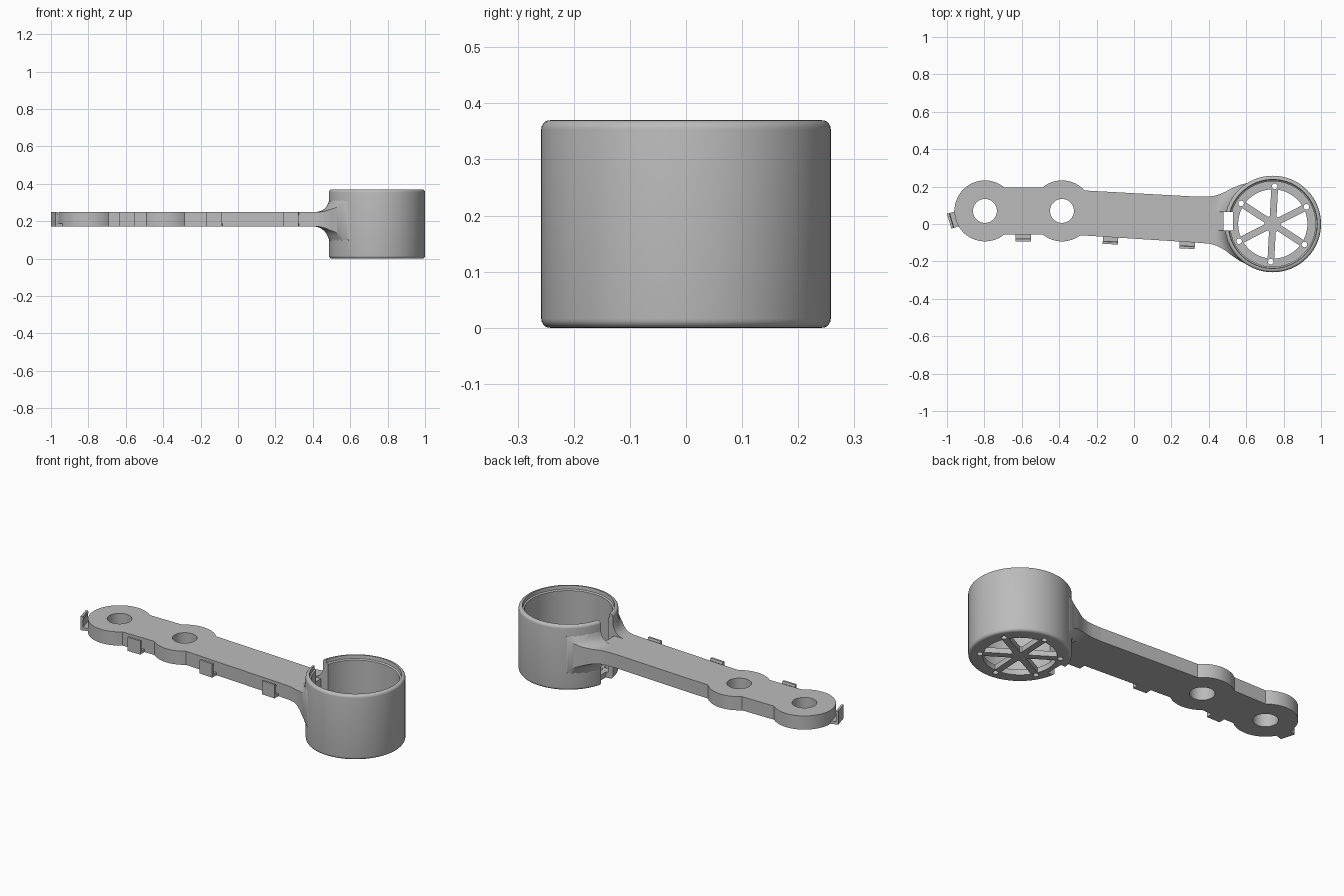
import bpy, bmesh
from math import sin, cos, asin, sqrt, pi, radians, hypot
from mathutils import Matrix

if "Cube" in bpy.data.objects:
    bpy.data.objects.remove(bpy.data.objects["Cube"], do_unlink=True)

grey = bpy.data.materials.new("plain grey")
grey.use_nodes = True
grey.diffuse_color = (0.5, 0.5, 0.5, 1)
grey.node_tree.nodes["Principled BSDF"].inputs["Base Color"].default_value = (0.5, 0.5, 0.5, 1)

CUP_X, CUP_R, CUP_H = 0.742, 0.258, 0.37
Z0, Z1 = 0.172, 0.25          # underside and top of the arm
LOBE_Y, LOBE_R = 0.07, 0.163
LOBES = (-0.797, -0.385)


def finish(bm, name):
    bmesh.ops.recalc_face_normals(bm, faces=bm.faces)
    mesh = bpy.data.meshes.new(name)
    bm.to_mesh(mesh)
    bm.free()
    mesh.materials.append(grey)
    obj = bpy.data.objects.new(name, mesh)
    bpy.context.collection.objects.link(obj)
    return obj


def prism(bm, outline, z0, z1):
    low = [bm.verts.new((x, y, z0)) for x, y in outline]
    high = [bm.verts.new((x, y, z1)) for x, y in outline]
    bm.faces.new(low)
    bm.faces.new(high)
    n = len(low)
    for i in range(n):
        j = (i + 1) % n
        bm.faces.new((low[i], low[j], high[j], high[i]))


def arc(cx, cy, r, a0, a1, n):
    return [(cx + r * cos(a0 + (a1 - a0) * i / n), cy + r * sin(a0 + (a1 - a0) * i / n))
            for i in range(n + 1)]


def circle(cx, cy, r, n=48):
    return arc(cx, cy, r, 0, 2 * pi, n)[:-1]


def box(x0, x1, y0, y1):
    return [(x0, y0), (x1, y0), (x1, y1), (x0, y1)]


def activate(obj):
    bpy.ops.object.select_all(action='DESELECT')
    obj.select_set(True)
    bpy.context.view_layer.objects.active = obj


def cut(obj, pieces):
    """Subtract a list of (outline, z0, z1) prisms from an object."""
    bm = bmesh.new()
    for piece in pieces:
        prism(bm, *piece)
    cutter = finish(bm, "cutter")
    cutter.hide_render = True
    mod = obj.modifiers.new("cut", 'BOOLEAN')
    mod.operation, mod.solver, mod.object = 'DIFFERENCE', 'EXACT', cutter
    activate(obj)
    bpy.ops.object.modifier_apply(modifier=mod.name)
    bpy.data.objects.remove(cutter, do_unlink=True)


def smooth(obj):
    activate(obj)
    bpy.ops.object.shade_smooth_by_angle(angle=radians(32))


# Arm: two round lobes joined by a tapering bar
deg = radians
outline = [(0.34, -0.1), (0.34, 0.146)]
outline += arc(LOBES[1], LOBE_Y, LOBE_R, deg(42), deg(130), 20)
outline += arc(LOBES[0], LOBE_Y, LOBE_R, deg(50), deg(310), 48)
outline += arc(LOBES[1], LOBE_Y, LOBE_R, deg(230), deg(307), 20)
bm = bmesh.new()
prism(bm, outline, Z0, Z1)
arm = finish(bm, "arm")
cut(arm, [(circle(x, LOBE_Y, 0.064), 0, 1) for x in LOBES])
smooth(arm)

# Cup: revolved wall with rounded rim, inner step and floor
b = 0.016
profile = [(0, 0)]
profile += arc(CUP_R - b, b, b, -pi / 2, 0, 5)
profile += arc(CUP_R - b, CUP_H - b, b, 0, pi / 2, 5)
profile += [(0.238, CUP_H), (0.236, CUP_H - 0.02), (0.228, CUP_H - 0.025), (0.228, 0.03), (0, 0.03)]
bm = bmesh.new()
verts = [bm.verts.new((r, 0, z)) for r, z in profile]
edges = [bm.edges.new(pair) for pair in zip(verts, verts[1:])]
bmesh.ops.spin(bm, geom=verts + edges, axis=(0, 0, 1), cent=(0, 0, 0), angle=2 * pi, steps=96)
bmesh.ops.remove_doubles(bm, verts=bm.verts, dist=1e-5)
bmesh.ops.translate(bm, verts=bm.verts, vec=(CUP_X, 0, 0))
cup = finish(bm, "cup")

# Floor openings between six spokes, screw holes at the spoke ends, side slot
slot = box(0.478, 0.53, -0.035, 0.065)
pieces = [(slot, -1, 1)]
W, R_OUT, R_IN = 0.018, 0.185, 0.045
for i in range(6):
    a0, a1 = deg(27 + 60 * i), deg(87 + 60 * i)
    so, si = asin(W / R_OUT), asin(W / R_IN)
    wedge = arc(CUP_X, 0, R_OUT, a0 + so, a1 - so, 12)
    wedge += arc(CUP_X, 0, R_IN, a1 - si, a0 + si, 2)
    pieces.append((wedge, -0.1, 0.1))
    pieces.append((circle(CUP_X + 0.202 * cos(a0), 0.202 * sin(a0), 0.015, 16), -0.1, 0.1))
cut(cup, pieces)
smooth(cup)

# Neck: flares into the cup with a fillet that follows the cup wall
EDGES = [(0.34, -0.1, 0.146), (0.40, -0.105, 0.147), (0.43, -0.112, 0.151), (0.46, -0.125, 0.16),
         (0.49, -0.143, 0.173), (0.52, -0.167, 0.19), (0.57, -0.2, 0.21), (0.61, -0.22, 0.22)]


def fillet(x, y, r):
    d = min(max(hypot(x - CUP_X, y) - CUP_R, 0), r)
    return r - sqrt(r * r - (r - d) ** 2)


rows = []
STEPS, ACROSS = 36, 28
for i in range(STEPS + 1):
    x = 0.34 + 0.27 * i / STEPS
    for (xa, la, ha), (xb, lb, hb) in zip(EDGES, EDGES[1:]):
        if x <= xb + 1e-6:
            t = (x - xa) / (xb - xa)
            lo, hi = la + (lb - la) * t, ha + (hb - ha) * t
            break
    rows.append([(x, lo + (hi - lo) * j / ACROSS) for j in range(ACROSS + 1)])
bm = bmesh.new()
top = [[bm.verts.new((x, y, Z1 + fillet(x, y, 0.07))) for x, y in row] for row in rows]
low = [[bm.verts.new((x, y, Z0 - fillet(x, y, 0.085))) for x, y in row] for row in rows]
for grid in (top, low):
    for p, q in zip(grid, grid[1:]):
        for j in range(ACROSS):
            bm.faces.new((p[j], p[j + 1], q[j + 1], q[j]))
for i in range(STEPS):
    for j in (0, ACROSS):
        bm.faces.new((top[i][j], top[i + 1][j], low[i + 1][j], low[i][j]))
for i in (0, STEPS):
    for j in range(ACROSS):
        bm.faces.new((top[i][j], top[i][j + 1], low[i][j + 1], low[i][j]))
neck = finish(bm, "neck")
cut(neck, [(circle(CUP_X, 0, 0.236, 96), -1, 1)])
cut(neck, [(slot, -1, 1)])
channel = box(0.4, 0.6, -0.035, 0.065)
cut(neck, [(channel, Z1, 1), (channel, -1, Z0)])
smooth(neck)


# Cable clips: a foot and an upright lip, facing outward along local -y
def clip(name, x, y, turn):
    bm = bmesh.new()
    section = [(0.02, Z0), (-0.035, Z0), (-0.035, Z1), (-0.023, Z1),
               (-0.019, Z1 - 0.012), (-0.023, Z1 - 0.02), (-0.023, Z0 + 0.016), (0.02, Z0 + 0.016)]
    ends = [[bm.verts.new((sx, sy, sz)) for sy, sz in section] for sx in (-0.041, 0.041)]
    for end in ends:
        bm.faces.new(end)
    for i in range(len(section)):
        j = (i + 1) % len(section)
        bm.faces.new((ends[0][i], ends[0][j], ends[1][j], ends[1][i]))
    bm.transform(Matrix.Translation((x, y, 0)) @ Matrix.Rotation(turn, 4, 'Z'))
    finish(bm, name)


clip("clip_outer", -0.593, -0.058, 0)
clip("clip_middle", -0.125, -0.073, deg(-3))
clip("clip_inner", 0.285, -0.097, deg(-3))
A = deg(196)
clip("clip_end", LOBES[0] + 0.164 * cos(A), LOBE_Y + 0.164 * sin(A), A + pi / 2)
